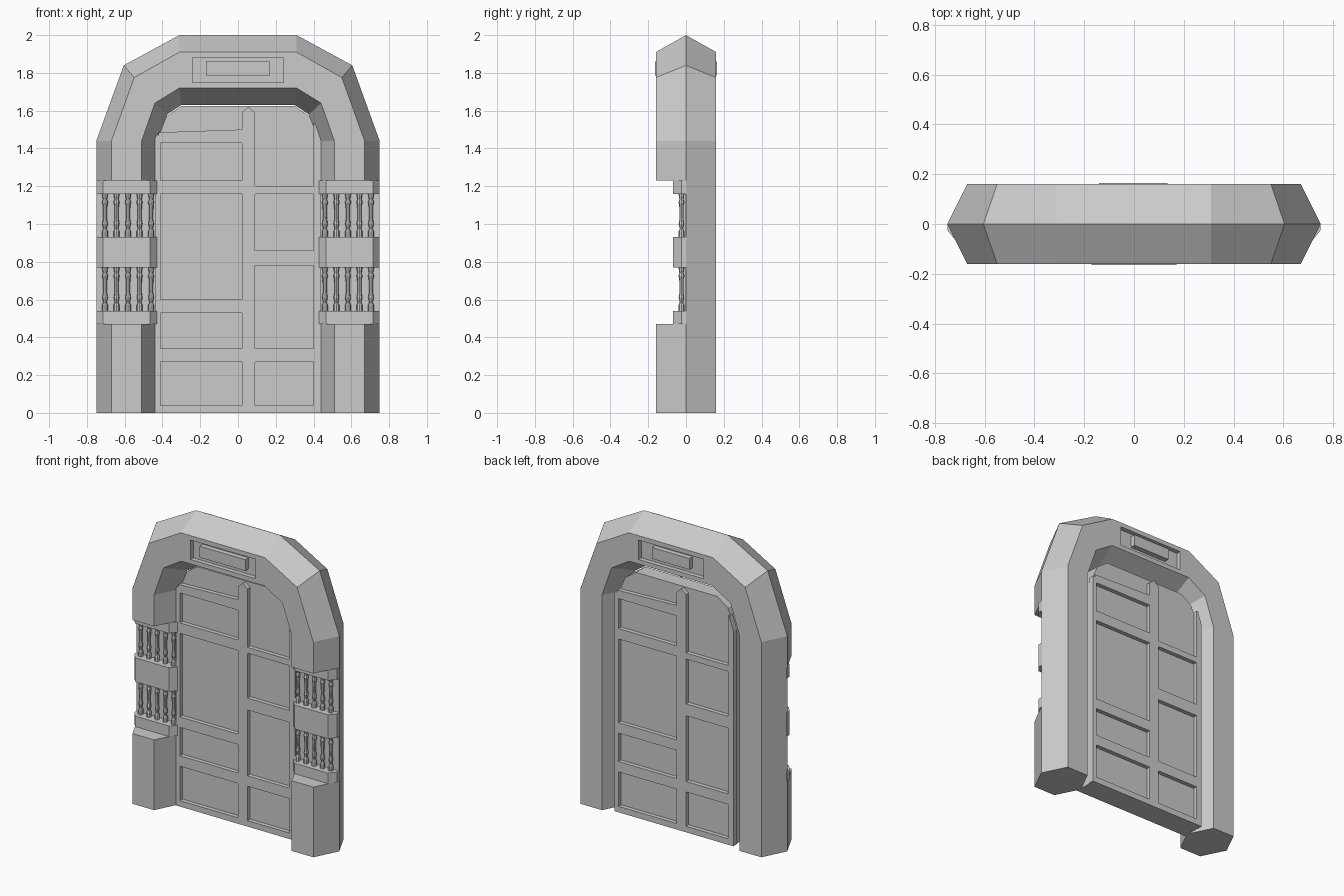
import bpy, bmesh, math
from mathutils import Matrix

if "Cube" in bpy.data.objects:
    bpy.data.objects.remove(bpy.data.objects["Cube"])


def finish(bm, name):
    bmesh.ops.recalc_face_normals(bm, faces=bm.faces)
    me = bpy.data.meshes.new(name)
    bm.to_mesh(me)
    bm.free()
    ob = bpy.data.objects.new(name, me)
    bpy.context.collection.objects.link(ob)
    return ob


def add_box(bm, x0, x1, y0, y1, z0, z1):
    m = Matrix.Translation(((x0 + x1) / 2, (y0 + y1) / 2, (z0 + z1) / 2)) @ \
        Matrix.Diagonal((x1 - x0, y1 - y0, z1 - z0, 1))
    bmesh.ops.create_cube(bm, size=1, matrix=m)


def add_prism(bm, pts, lo, hi, axis):
    """Extrude a 2D outline along y (pts are x,z) or z (pts are x,y)."""
    def co(p, h):
        return (p[0], h, p[1]) if axis == 'y' else (p[0], p[1], h)
    a = [bm.verts.new(co(p, lo)) for p in pts]
    b = [bm.verts.new(co(p, hi)) for p in pts]
    bm.faces.new(a)
    bm.faces.new(b[::-1])
    n = len(pts)
    for i in range(n):
        bm.faces.new((a[i], a[(i + 1) % n], b[(i + 1) % n], b[i]))


def mirrored(half):
    return half + [(-x, z) for x, z in reversed(half)]


# Arch: six-sided section carried along nested outlines
ridge_out = mirrored([(-.75, 0), (-.75, 1.44), (-.605, 1.84), (-.31, 2.0)])
face_out = mirrored([(-.67, 0), (-.67, 1.44), (-.55, 1.775), (-.31, 1.91)])
face_in = mirrored([(-.51, 0), (-.51, 1.44), (-.44, 1.64), (-.31, 1.72)])
ridge_in = mirrored([(-.43, 0), (-.43, 1.44), (-.375, 1.58), (-.30, 1.63)])
D = .16
loops = [(ridge_out, 0), (face_out, -D), (face_in, -D),
         (ridge_in, 0), (face_in, D), (face_out, D)]
bm = bmesh.new()
rows = [[bm.verts.new((x, y, z)) for x, z in path] for path, y in loops]
for k in range(6):
    a, b = rows[k], rows[(k + 1) % 6]
    for i in range(7):
        bm.faces.new((a[i], a[i + 1], b[i + 1], b[i]))
for end in (0, -1):
    bm.faces.new([r[end] for r in rows])
arch = finish(bm, "arch")

# Cut the baluster niches and the lintel recesses
bm = bmesh.new()
for s in (-1, 1):
    add_box(bm, s * .6 - .3, s * .6 + .3, -.4, -.002, .47, 1.23)
    add_box(bm, -.24, .24, s * .17 - .04, s * .17 + .04, 1.75, 1.88)
cutter = finish(bm, "niche_cutter")
cutter.hide_render = True
mod = arch.modifiers.new("niches", 'BOOLEAN')
mod.operation = 'DIFFERENCE'
mod.solver = 'EXACT'
mod.object = cutter
bpy.context.view_layer.objects.active = arch
bpy.ops.object.modifier_apply(modifier=mod.name)
bpy.data.objects.remove(cutter)

# Raised plaques inside the lintel recesses
bm = bmesh.new()
add_box(bm, -.17, .17, -.165, -.12, 1.785, 1.86)
add_box(bm, -.14, .135, .12, .165, 1.785, 1.86)
finish(bm, "lintel_plaques")

# Niche rails with chamfered ends
bm = bmesh.new()
for s in (-1, 1):
    prof = [(s * x, y) for x, y in ((.75, .005), (.75, -.025), (.715, -.068),
                                    (.465, -.068), (.427, -.025), (.427, .005))]
    for z0, z1 in ((.47, .54), (.77, .93), (1.16, 1.23)):
        add_prism(bm, prof, z0, z1, 'z')
finish(bm, "niche_rails")

# Turned balusters
turning = [(0, .016), (.03, .016), (.045, .009), (.07, .015), (.10, .010),
           (.17, .012), (.185, .016), (.20, .011), (.23, .016)]
SIDES = 8
bm = bmesh.new()
for s in (-1, 1):
    for z0 in (.54, .93):
        for i in range(5):
            cx = s * (.46 + .061 * i)
            rings = [[bm.verts.new((cx + r * math.cos(math.tau * k / SIDES),
                                    -.024 + r * math.sin(math.tau * k / SIDES), z0 + h))
                      for k in range(SIDES)] for h, r in turning]
            for a, b in zip(rings, rings[1:]):
                for k in range(SIDES):
                    j = (k + 1) % SIDES
                    bm.faces.new((a[k], a[j], b[j], b[k]))
            bm.faces.new(rings[0])
            bm.faces.new(rings[-1])
finish(bm, "balusters")

# Door core
bm = bmesh.new()
add_prism(bm, mirrored([(-.435, 0), (-.435, 1.44), (-.38, 1.57), (-.30, 1.625)]), 0, .10, 'y')
finish(bm, "door_core")


# Door framing: the same layout on both faces, the back turned half round
def door_frame(name):
    bm = bmesh.new()
    y0, y1 = -.028, .01
    add_prism(bm, [(.02, 0), (.09, 0), (.09, 1.59), (.055, 1.62), (.02, 1.59)], y0, y1, 'y')
    add_box(bm, -.44, -.41, y0, y1, 0, 1.47)
    add_prism(bm, [(.40, 0), (.44, 0), (.44, 1.44), (.41, 1.53), (.40, 1.53)], y0, y1, 'y')
    for z0, z1 in ((0, .04), (.27, .34), (.53, .60), (1.16, 1.23)):
        add_box(bm, -.41, .02, y0, y1, z0, z1)
    add_prism(bm, [(-.42, 1.43), (.02, 1.43), (.02, 1.50), (-.42, 1.485)], y0, y1, 'y')
    for z0, z1 in ((0, .04), (.27, .34), (.78, .86), (1.16, 1.20)):
        add_box(bm, .09, .40, y0, y1, z0, z1)
    return finish(bm, name)


door_frame("door_frame_front")
back = door_frame("door_frame_back")
back.rotation_euler.z = math.pi
back.location.y = .10
